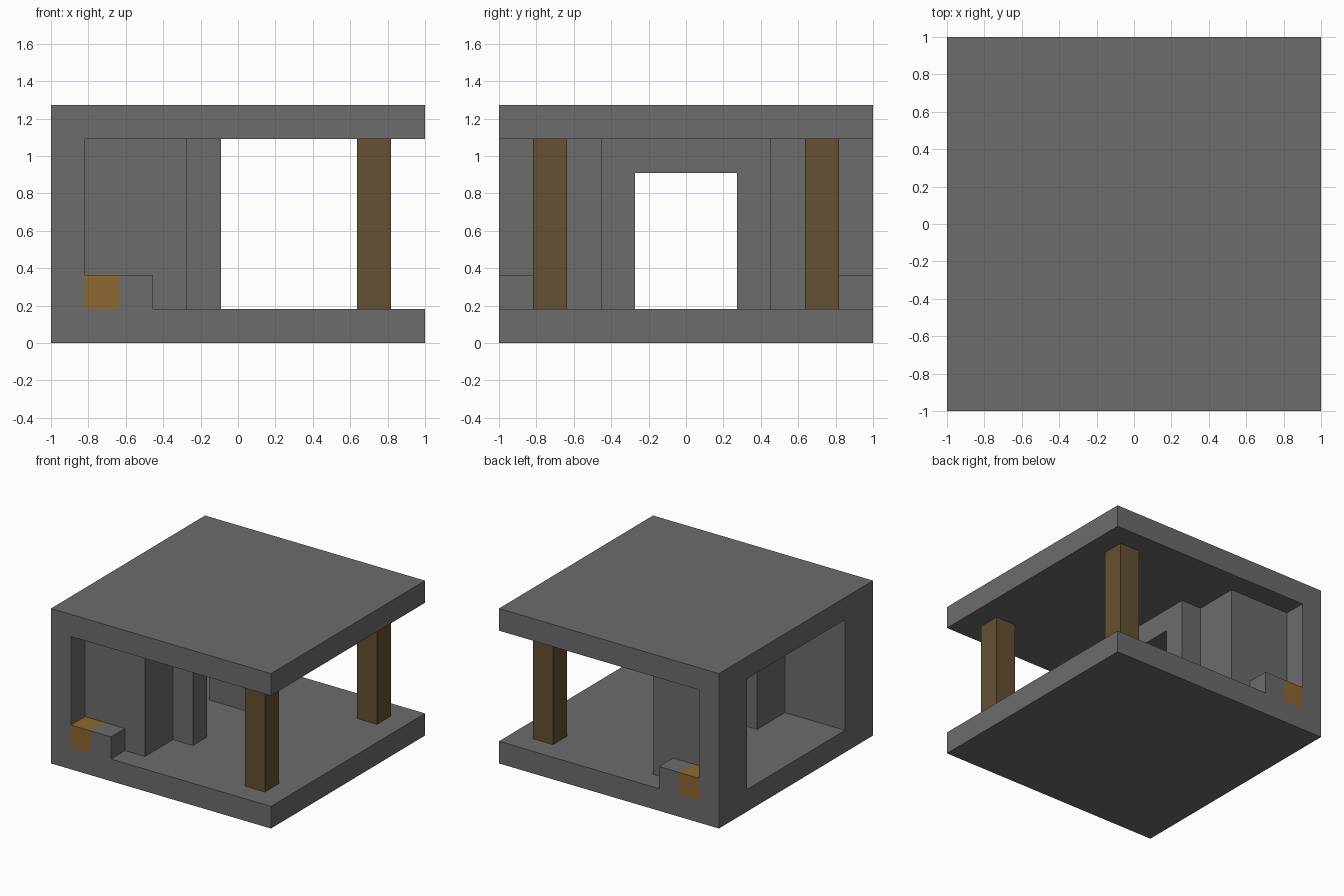
import bpy
import bmesh
from mathutils import Vector
from itertools import product

if "Cube" in bpy.data.objects:
    bpy.data.objects.remove(bpy.data.objects["Cube"])

N = 11            # blocks along each side
UNIT = 2 / N      # size of one block


def material(name, rgb):
    m = bpy.data.materials.new(name)
    m.use_nodes = True
    m.diffuse_color = (*rgb, 1)
    m.node_tree.nodes["Principled BSDF"].inputs["Base Color"].default_value = (*rgb, 1)
    return m


stone = material("grey stone", (0.15, 0.15, 0.15))
dark_wood = material("dark wood", (0.127, 0.082, 0.032))
light_wood = material("orange wood", (0.275, 0.138, 0.03))


def box(x, y, z):
    """Blocks filling the half-open ranges x, y and z."""
    return set(product(range(*x), range(*y), range(*z)))


def mirrored(blocks):
    """Add the front-to-back mirror image."""
    return blocks | {(x, N - 1 - y, z) for x, y, z in blocks}


# Slabs
shell = box((0, N), (0, N), (0, 1)) | box((0, N), (0, N), (6, 7))
# Corner posts, side walls, stepped inner wall, low steps
shell |= mirrored(box((0, 1), (0, 2), (1, 6))
                  | box((1, 4), (1, 2), (1, 6))
                  | box((3, 4), (2, 4), (1, 6))
                  | box((4, 5), (3, 4), (1, 6))
                  | box((2, 3), (0, 1), (1, 2)))
# Lintel over the doorway
shell |= box((3, 5), (4, 7), (5, 6))

parts = {
    "stone_shell": (shell, stone),
    "front_pillar": (box((9, 10), (1, 2), (1, 6)), dark_wood),
    "back_pillar": (box((9, 10), (9, 10), (1, 6)), dark_wood),
    "front_step_block": (box((1, 2), (0, 1), (1, 2)), light_wood),
    "back_step_block": (box((1, 2), (10, 11), (1, 2)), light_wood),
}
filled = set().union(*(blocks for blocks, _ in parts.values()))


def build(name, blocks, mat):
    """Skin the outer faces of a group of blocks and merge flat areas."""
    bm = bmesh.new()
    for b in sorted(blocks):
        for axis, side in product(range(3), (0, 1)):
            step = list(b)
            step[axis] += 2 * side - 1
            if tuple(step) in filled:
                continue
            u, v = (axis + 1) % 3, (axis + 2) % 3
            corners = []
            for du, dv in ((0, 0), (1, 0), (1, 1), (0, 1)):
                p = Vector(b)
                p[axis] += side
                p[u] += du
                p[v] += dv
                corners.append(bm.verts.new((p - Vector((N / 2, N / 2, 0))) * UNIT))
            bm.faces.new(corners if side else corners[::-1])
    bmesh.ops.remove_doubles(bm, verts=bm.verts[:], dist=UNIT / 100)
    bmesh.ops.dissolve_limit(bm, angle_limit=0.01, verts=bm.verts[:], edges=bm.edges[:])
    mesh = bpy.data.meshes.new(name)
    bm.to_mesh(mesh)
    bm.free()
    mesh.materials.append(mat)
    bpy.context.collection.objects.link(bpy.data.objects.new(name, mesh))


for name, (blocks, mat) in parts.items():
    build(name, blocks, mat)
